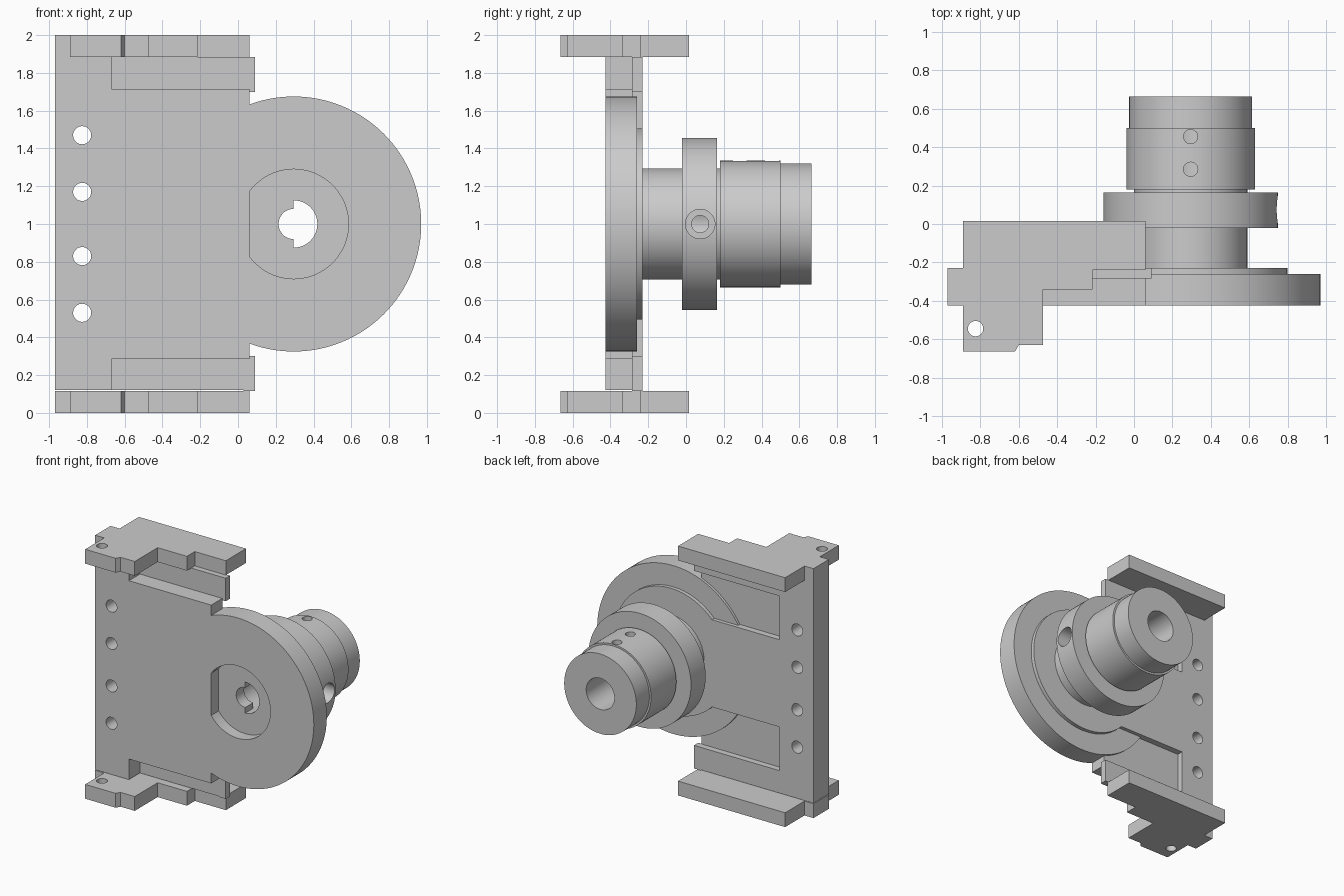
import bpy, bmesh, math
from mathutils import Vector

if "Cube" in bpy.data.objects:
    bpy.data.objects.remove(bpy.data.objects["Cube"])

CX, CZ = 0.295, 1.0            # wheel axis (runs along y)


def make(name, bm):
    bmesh.ops.recalc_face_normals(bm, faces=bm.faces)
    me = bpy.data.meshes.new(name)
    bm.to_mesh(me)
    bm.free()
    ob = bpy.data.objects.new(name, me)
    bpy.context.collection.objects.link(ob)
    return ob


def prism(name, pts, lo, hi, axis='y'):
    """Extrude a 2D outline along an axis from lo to hi."""
    place = {'x': lambda a, b, h: (h, a, b),
             'y': lambda a, b, h: (a, h, b),
             'z': lambda a, b, h: (a, b, h)}[axis]
    bm = bmesh.new()
    f = bm.faces.new([bm.verts.new(place(a, b, lo)) for a, b in pts])
    new = bmesh.ops.extrude_face_region(bm, geom=[f])['geom']
    shift = Vector(place(0, 0, hi - lo))
    bmesh.ops.translate(bm, vec=shift, verts=[v for v in new if isinstance(v, bmesh.types.BMVert)])
    return make(name, bm)


def box(name, x0, x1, y0, y1, z0, z1):
    return prism(name, [(x0, z0), (x1, z0), (x1, z1), (x0, z1)], y0, y1)


def arc(cx, cy, r, a0=0, a1=360, n=96):
    full = a1 - a0 == 360
    return [(cx + r * math.cos(math.radians(a0 + (a1 - a0) * i / n)),
             cy + r * math.sin(math.radians(a0 + (a1 - a0) * i / n)))
            for i in range(n if full else n + 1)]


def lathe(name, profile, steps=96):
    """Revolve a closed (radius, y) profile around the wheel axis."""
    bm = bmesh.new()
    vs = [bm.verts.new((CX + r, y, CZ)) for r, y in profile]
    es = [bm.edges.new((vs[i - 1], vs[i])) for i in range(len(vs))]
    bmesh.ops.spin(bm, geom=vs + es, cent=(CX, 0, CZ), axis=(0, 1, 0),
                   angle=2 * math.pi, steps=steps)
    bmesh.ops.remove_doubles(bm, verts=bm.verts, dist=1e-4)
    return make(name, bm)


def boolean(target, tool, op):
    m = target.modifiers.new('b', 'BOOLEAN')
    m.operation, m.object, m.solver = op, tool, 'EXACT'
    bpy.context.view_layer.objects.active = target
    bpy.ops.object.modifier_apply(modifier=m.name)
    bpy.data.objects.remove(tool)


def both(z0, z1):
    """A z range and its mirror image about mid height."""
    return [(z0, z1), (2 - z1, 2 - z0)]


# Upright plate
F, B = -0.425, -0.23           # plate front and back
bracket = box('bracket', -0.97, 0.06, F, B, 0.12, 1.885)
for z0, z1 in both(1.715, 1.885):      # front rebates beside the flanges
    boolean(bracket, box('cut', -0.67, 0.2, -0.6, -0.285, z0, z1), 'DIFFERENCE')
for z0, z1 in both(1.35, 1.70):        # shallow pockets in the back
    boolean(bracket, box('cut', -0.67, 0.2, -0.28, 0, z0, z1), 'DIFFERENCE')
for z0, z1 in both(1.70, 1.885):       # rim tips past the plate edge
    boolean(bracket, box('rim', 0.03, 0.09, -0.285, B, z0, z1), 'UNION')

# Round disc and its raised back face
boolean(bracket, prism('disc', arc(CX, CZ, 0.675, n=128), F, -0.26), 'UNION')
boolean(bracket, prism('ring', arc(CX, CZ, 0.505), -0.35, B), 'UNION')

# Top and bottom flanges
flange = [(-0.89, 0.015), (-0.89, B), (-0.97, B), (-0.97, F), (-0.89, F),
          (-0.89, -0.665), (-0.62, -0.665), (-0.60, -0.63), (-0.475, -0.63),
          (-0.475, -0.34), (-0.215, -0.34), (-0.215, -0.24), (0.06, -0.24), (0.06, 0.015)]
for z0, z1 in both(1.885, 2.0):
    boolean(bracket, prism('flange', flange, z0, z1, 'z'), 'UNION')
boolean(bracket, prism('cut', arc(-0.825, -0.545, 0.04, n=32), -0.1, 2.1, 'z'), 'DIFFERENCE')

# Screw holes along the spine
for z in (0.53, 0.83, 1.17, 1.47):
    boolean(bracket, prism('cut', arc(-0.825, z, 0.048, n=32), -0.6, 0, 'y'), 'DIFFERENCE')

# Front recess with one flat side, and the stepped shaft hole
a = math.degrees(math.acos((0.06 - CX) / 0.29))
boolean(bracket, prism('cut', arc(CX, CZ, 0.29, -a, a), -0.6, -0.33), 'DIFFERENCE')
key = arc(CX, CZ, 0.125, -90, 90, 32) + arc(CX, CZ, 0.08, 90, 270, 32)
boolean(bracket, prism('cut', key, -0.6, 0), 'DIFFERENCE')

# Stepped hub with collar, bored through
hub = lathe('hub', [(0.125, B), (0.295, B), (0.295, -0.02), (0.455, -0.02), (0.455, 0.165),
                    (0.295, 0.165), (0.295, 0.18), (0.335, 0.18), (0.335, 0.50),
                    (0.32, 0.50), (0.32, 0.665), (0.125, 0.665)])
# Counterbored hole in the collar side
boolean(hub, prism('cut', arc(0.075, CZ, 0.078, n=40), CX + 0.33, 1.2, 'x'), 'DIFFERENCE')
boolean(hub, prism('cut', arc(0.075, CZ, 0.045, n=32), CX + 0.05, 1.2, 'x'), 'DIFFERENCE')
# Set screw holes on top of the sleeve
for y in (0.285, 0.455):
    boolean(hub, prism('cut', arc(CX, y, 0.037, n=32), CZ + 0.05, 1.6, 'z'), 'DIFFERENCE')

for ob in (bracket, hub):
    bpy.ops.object.select_all(action='DESELECT')
    ob.select_set(True)
    bpy.context.view_layer.objects.active = ob
    bpy.ops.object.shade_smooth_by_angle(angle=math.radians(30))
